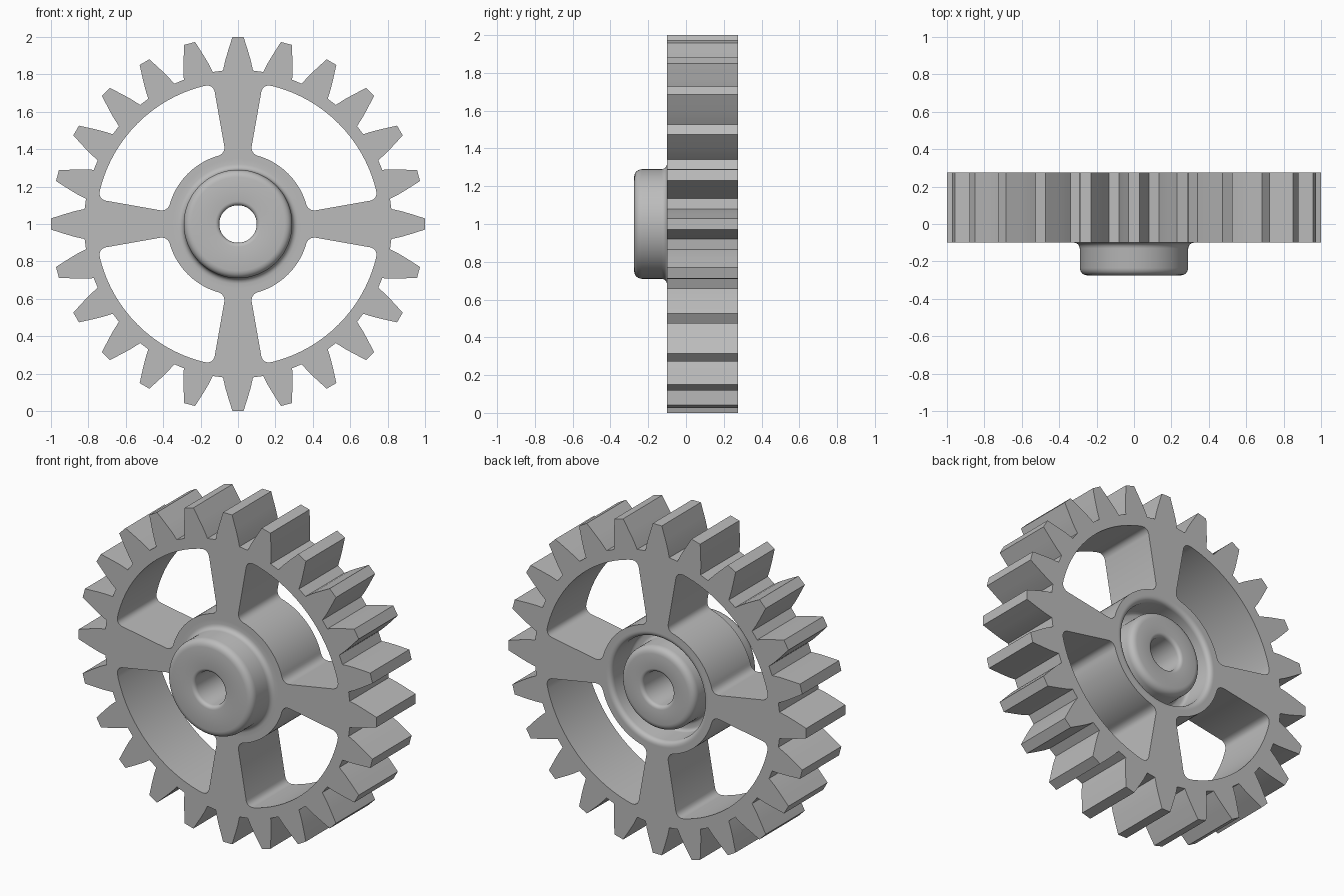
import bpy, bmesh, math
from mathutils import Vector

if "Cube" in bpy.data.objects:
    bpy.data.objects.remove(bpy.data.objects["Cube"], do_unlink=True)

TEETH, SEGMENTS = 24, 96
FRONT, BACK = -0.10, 0.275      # faces of the toothed wheel
SEAT = 0.345                    # radius where wheel and hub meet
CENTRE_Z = 1.0

grey = bpy.data.materials.new("plain grey")
grey.use_nodes = True
grey.diffuse_color = (0.5, 0.5, 0.5, 1)
grey.node_tree.nodes["Principled BSDF"].inputs["Base Color"].default_value = (0.5, 0.5, 0.5, 1)


def polar(radius, degrees):
    a = math.radians(degrees)
    return Vector((radius * math.cos(a), radius * math.sin(a)))


def rounded(corners, closed=True, steps=6):
    """Replace each (point, size) corner of a path by a small curve."""
    out, n = [], len(corners)
    for i, (p, size) in enumerate(corners):
        p = Vector(p)
        if size == 0 or (not closed and i in (0, n - 1)):
            out.append(p)
            continue
        before, after = Vector(corners[i - 1][0]), Vector(corners[(i + 1) % n][0])
        a = p + (before - p).normalized() * size
        b = p + (after - p).normalized() * size
        bulge = p * 0.8 + (a + b) * 0.1
        for k in range(steps + 1):
            t = k / steps
            out.append(a * (1 - t) ** 2 + bulge * 2 * t * (1 - t) + b * t * t)
    return out


def finish(bm, name):
    bmesh.ops.recalc_face_normals(bm, faces=bm.faces)
    mesh = bpy.data.meshes.new(name)
    bm.to_mesh(mesh)
    bm.free()
    mesh.materials.append(grey)
    obj = bpy.data.objects.new(name, mesh)
    obj.location.z = CENTRE_Z
    bpy.context.collection.objects.link(obj)
    bpy.ops.object.select_all(action='DESELECT')
    obj.select_set(True)
    bpy.context.view_layer.objects.active = obj
    bpy.ops.object.shade_smooth_by_angle(angle=math.radians(25))
    return obj


# Tooth outline: (half width, radius) from root to tip
flank = [(0.08, 0.82), (0.07, 0.868), (0.055, 0.92), (0.03, 0.9995)]
tooth = [Vector((r, -w)) for w, r in flank] + [Vector((r, w)) for w, r in reversed(flank)]
outline = []
for i in range(TEETH):
    turn = math.tau * i / TEETH
    c, s = math.cos(turn), math.sin(turn)
    outline += [Vector((p.x * c - p.y * s, p.x * s + p.y * c)) for p in tooth]


# Window between two spokes: ring sector with rounded corners
def window(start):
    low, high = start + 10, start + 80
    path = [(polar(0.38, low), 0.04), (polar(0.76, low), 0.04)]
    path += [(polar(0.76, low + 5 + 60 * k / 16), 0) for k in range(17)]
    path += [(polar(0.76, high), 0.04), (polar(0.38, high), 0.04)]
    path += [(polar(0.38, high - 8 - 54 * k / 16), 0) for k in range(17)]
    return rounded(path)


# Toothed wheel with four spokes
bm = bmesh.new()
seat = [polar(SEAT, 360 * k / SEGMENTS) for k in range(SEGMENTS)]
for loop in [outline, seat] + [window(90 * q) for q in range(4)]:
    verts = [bm.verts.new((p.x, FRONT, p.y)) for p in loop]
    for a, b in zip(verts, verts[1:] + verts[:1]):
        bm.edges.new((a, b))
bmesh.ops.triangle_fill(bm, edges=bm.edges[:], use_beauty=True, normal=(0, -1, 0))
grown = bmesh.ops.extrude_face_region(bm, geom=bm.faces[:])["geom"]
bmesh.ops.translate(bm, vec=(0, BACK - FRONT, 0),
                    verts=[g for g in grown if isinstance(g, bmesh.types.BMVert)])
finish(bm, "spoked_toothed_wheel")

# Turned hub: front boss, bore, rear boss in a groove, as (radius, y), rounding
hub_path = [((SEAT, FRONT), 0), ((0.29, FRONT), 0.03), ((0.29, -BACK), 0.04),
            ((0.1, -BACK), 0.022), ((0.1, BACK), 0.022), ((0.25, BACK), 0.04),
            ((0.25, 0.1), 0.02), ((0.31, 0.1), 0.02), ((0.31, BACK), 0.028),
            ((SEAT, BACK), 0)]
bm = bmesh.new()
verts = [bm.verts.new((p.x, p.y, 0)) for p in rounded(hub_path, closed=False)]
edges = [bm.edges.new(pair) for pair in zip(verts, verts[1:])]
bmesh.ops.spin(bm, geom=verts + edges, cent=(0, 0, 0), axis=(0, 1, 0),
               angle=math.tau, steps=SEGMENTS)
bmesh.ops.remove_doubles(bm, verts=bm.verts, dist=0.0001)
finish(bm, "hub")
